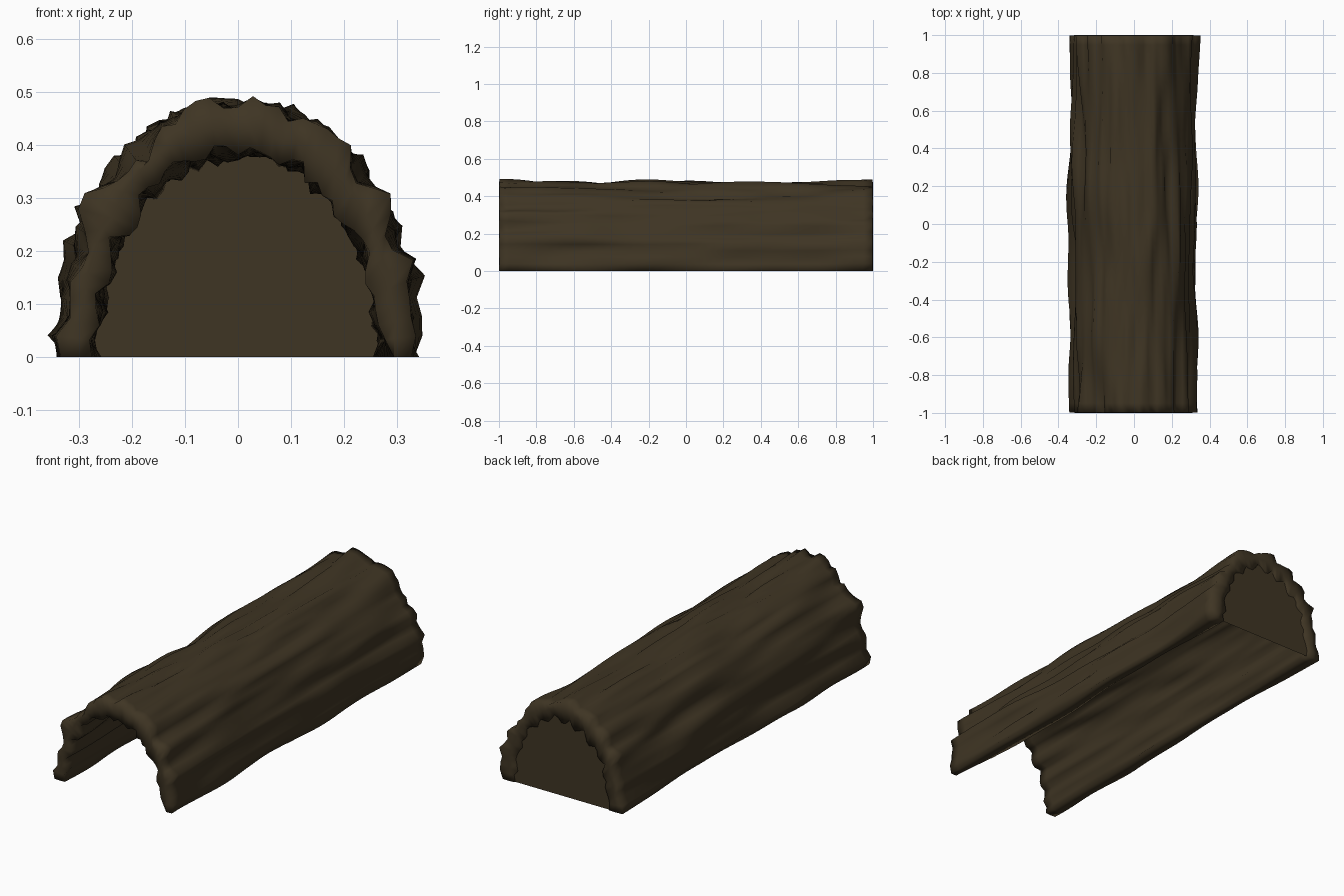
import bpy, bmesh, math
from mathutils import Vector, noise

if "Cube" in bpy.data.objects:
    bpy.data.objects.remove(bpy.data.objects["Cube"])

SEG, ROWS = 44, 40          # divisions around the arch and along the log

mat = bpy.data.materials.new("bark_brown")
mat.diffuse_color = (0.049, 0.035, 0.017, 1)
mat.use_nodes = True
mat.node_tree.nodes["Principled BSDF"].inputs["Base Color"].default_value = mat.diffuse_color


def arch(t, a, b):
    """Point on a slightly squared half ellipse, t from 0 to 1."""
    ang = math.pi * t
    c, s = math.cos(ang), math.sin(ang)
    return a * math.copysign(abs(c) ** 0.95, c), b * abs(s) ** 0.95


def ridge(t, y, seed, amp):
    """Bark grooves: fine around the arch, stretched along the length."""
    n = noise.noise(Vector((t * 21, y * 1.4, seed)))
    m = noise.noise(Vector((t * 40 + 7, y * 2.6, seed + 5)))
    return amp * (1.1 * n + 0.8 * m)


def finish(name, bm):
    bmesh.ops.recalc_face_normals(bm, faces=bm.faces)
    me = bpy.data.meshes.new(name)
    bm.to_mesh(me)
    bm.free()
    me.materials.append(mat)
    ob = bpy.data.objects.new(name, me)
    bpy.context.collection.objects.link(ob)
    return ob


# Hollow half log: each section runs outer skin -> end rim -> inner skin -> end rim
bm = bmesh.new()
ys = [-0.998 + 1.996 * j / ROWS for j in range(ROWS + 1)]
skins = ([("out", y) for y in ys] + [("mid", 1.0)] +
         [("in", y) for y in reversed(ys)] + [("mid", -1.0)])
shape = {"out": (0.329, 0.475, 1.0, 0.033),
         "mid": (0.298, 0.432, 2.0, 0.010),
         "in": (0.267, 0.386, 3.0, 0.023)}
loops = []
for kind, y in skins:
    a, b, seed, amp = shape[kind]
    loop = []
    for i in range(SEG + 1):
        t = i / SEG
        # alternate ridges fade in toward the torn ends
        d = ridge(t, y, seed, amp)
        if kind != "mid":
            d += 0.009 * math.cos(math.pi * 22 * t * 1.0) * abs(y) ** 3
        x, z = arch(t, a + d, b + d)
        loop.append(bm.verts.new((x, y, z)))
    loops.append(loop)
for k, la in enumerate(loops):
    lb = loops[(k + 1) % len(loops)]
    for i in range(SEG):
        bm.faces.new((la[i], la[i + 1], lb[i + 1], lb[i]))

# Flat undersides where the two walls meet the ground
n = len(ys)
for i in (0, SEG):
    for j in range(n - 1):
        o0, o1 = loops[j][i], loops[j + 1][i]
        i0, i1 = loops[2 * n - j][i], loops[2 * n - j - 1][i]
        bm.faces.new((o0, o1, i1, i0))
    bm.faces.new((loops[n - 1][i], loops[n][i], loops[n + 1][i]))
    bm.faces.new((loops[2 * n][i], loops[2 * n + 1][i], loops[0][i]))
log = finish("half_log_shell", bm)
for p in log.data.polygons:
    p.use_smooth = True

# Flat wall closing the back end, its edge buried in the rim
bm = bmesh.new()
bm.faces.new([bm.verts.new((x, 0.992, z)) for x, z in
              (arch(i / 32, 0.305, 0.432) for i in range(33))])
finish("back_wall", bm)
